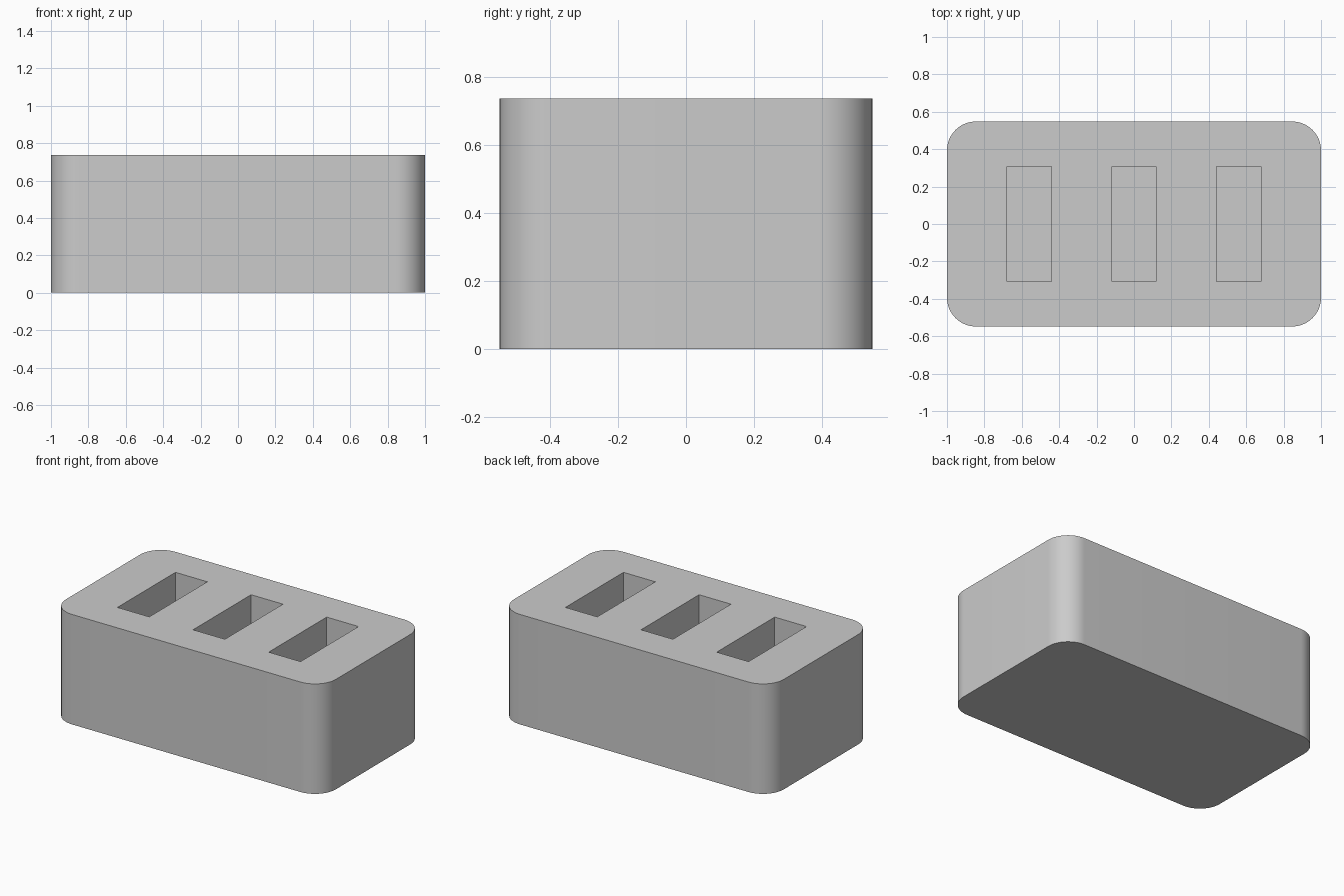
import bpy, bmesh, math
from mathutils import Matrix

cube = bpy.data.objects.get("Cube")
if cube:
    bpy.data.objects.remove(cube, do_unlink=True)

LENGTH, DEPTH, HEIGHT, RADIUS = 2.0, 1.096, 0.736, 0.155
SLOT_W, SLOT_L, FLOOR, PITCH = 0.236, 0.614, 0.12, 0.56

grey = bpy.data.materials.new("plain grey")
grey.use_nodes = True
colour = (0.6, 0.6, 0.6, 1)
grey.diffuse_color = colour
grey.node_tree.nodes["Principled BSDF"].inputs["Base Color"].default_value = colour


def add_box(bm, size, centre):
    matrix = Matrix.Translation(centre) @ Matrix.Diagonal((*size, 1))
    bmesh.ops.create_cube(bm, size=1, matrix=matrix)


def make_object(name, bm):
    mesh = bpy.data.meshes.new(name)
    bm.to_mesh(mesh)
    bm.free()
    mesh.materials.append(grey)
    obj = bpy.data.objects.new(name, mesh)
    bpy.context.collection.objects.link(obj)
    return obj


# Block with rounded upright corners
bm = bmesh.new()
add_box(bm, (LENGTH, DEPTH, HEIGHT), (0, 0, HEIGHT / 2))
upright = [e for e in bm.edges if abs(e.verts[0].co.z - e.verts[1].co.z) > 0.1]
bmesh.ops.bevel(bm, geom=upright, offset=RADIUS, segments=16, profile=0.5, affect='EDGES')
block = make_object("holder_block", bm)

# Three blind slots cut from the top
bm = bmesh.new()
for i in (-1, 0, 1):
    add_box(bm, (SLOT_W, SLOT_L, HEIGHT), (i * PITCH, 0, FLOOR + HEIGHT / 2))
cutter = make_object("slot_cutter", bm)
cutter.hide_render = True

cut = block.modifiers.new("slots", 'BOOLEAN')
cut.operation = 'DIFFERENCE'
cut.solver = 'EXACT'
cut.object = cutter

bpy.ops.object.select_all(action='DESELECT')
block.select_set(True)
bpy.context.view_layer.objects.active = block
bpy.ops.object.modifier_apply(modifier=cut.name)
bpy.data.objects.remove(cutter, do_unlink=True)
bpy.ops.object.shade_smooth_by_angle(angle=math.radians(30))
